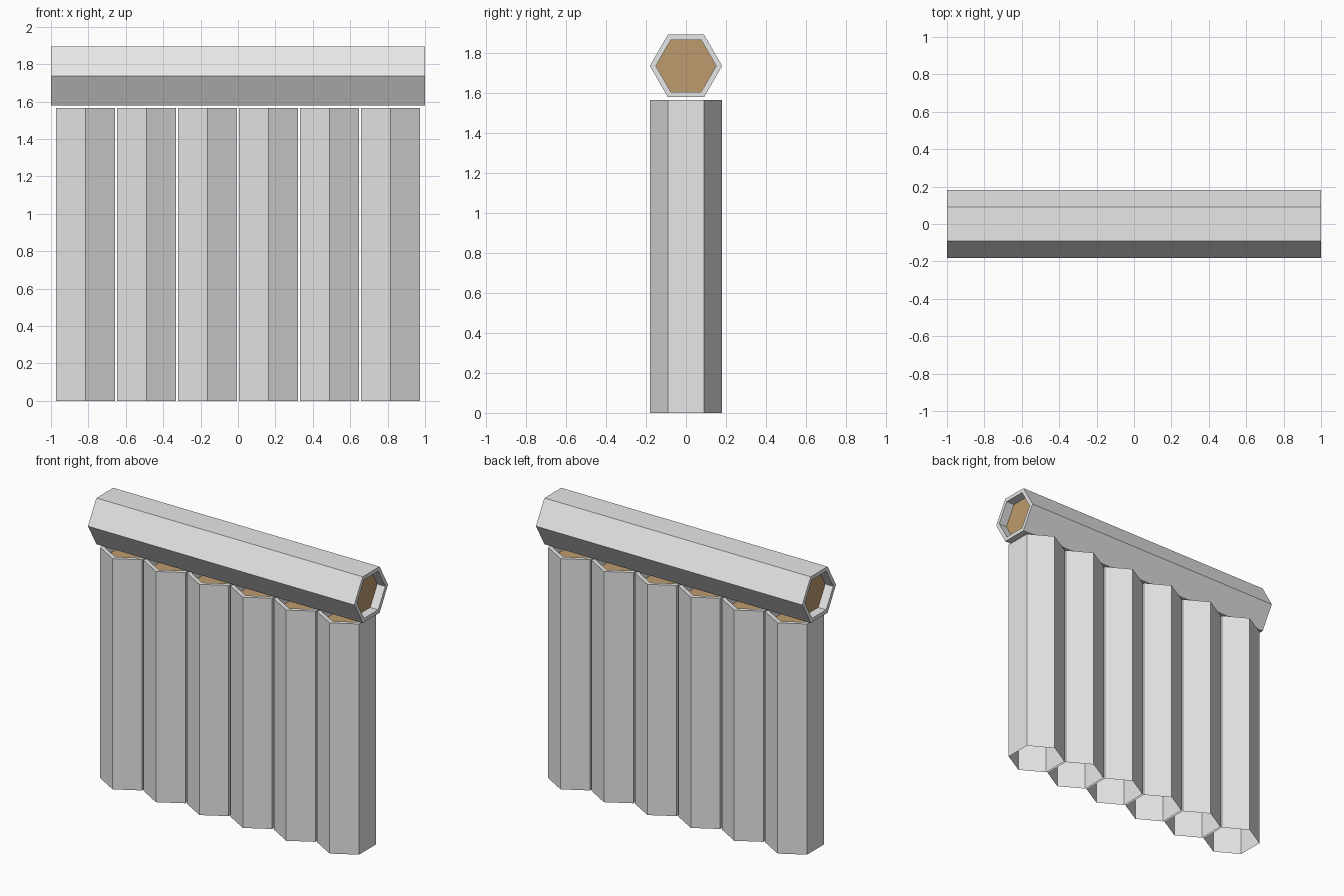
import bpy, bmesh, math
from mathutils import Matrix

if "Cube" in bpy.data.objects:
    bpy.data.objects.remove(bpy.data.objects["Cube"])

R_OUT, R_IN, RECESS = 0.181, 0.151, 0.06


def material(name, rgb):
    m = bpy.data.materials.new(name)
    m.diffuse_color = (*rgb, 1)
    m.use_nodes = True
    m.node_tree.nodes["Principled BSDF"].inputs["Base Color"].default_value = m.diffuse_color
    return m


GREY = material("light grey", (0.8, 0.8, 0.8))
BROWN = material("tan brown", (0.515, 0.33, 0.155))


def hex_tube(name, z0, z1, bottom_cap, matrix):
    """Hexagonal tube along z with a recessed brown plug in the capped ends."""
    profile = [(R_OUT, z0), (R_OUT, z1), (R_IN, z1), (R_IN, z1 - RECESS)]
    if bottom_cap:
        profile = [(R_IN, z0 + RECESS), (R_IN, z0)] + profile
    bm = bmesh.new()
    rings = []
    for r, z in profile:
        angles = [math.radians(90 + 60 * i) for i in range(6)]
        rings.append([bm.verts.new((r * math.cos(a), r * math.sin(a), z)) for a in angles])
    for a, b in zip(rings, rings[1:]):
        for i in range(6):
            j = (i + 1) % 6
            bm.faces.new((a[i], a[j], b[j], b[i]))
    # recessed plugs
    bm.faces.new(rings[-1]).material_index = 1
    if bottom_cap:
        bm.faces.new(rings[0][::-1]).material_index = 1
    bm.transform(matrix)
    mesh = bpy.data.meshes.new(name)
    bm.to_mesh(mesh)
    bm.free()
    mesh.materials.append(GREY)
    mesh.materials.append(BROWN)
    obj = bpy.data.objects.new(name, mesh)
    bpy.context.collection.objects.link(obj)
    return obj


# row of six upright columns, open underneath
for k in range(6):
    x = (k - 2.5) * 0.326
    hex_tube(f"upright_column_{k + 1}", 0, 1.566, False, Matrix.Translation((x, 0, 0)))

# horizontal beam lying above the columns, plugged at both ends
hex_tube("top_beam", -1, 1, True,
         Matrix.Translation((0, 0, 1.737)) @ Matrix.Rotation(math.pi / 2, 4, 'Y'))
